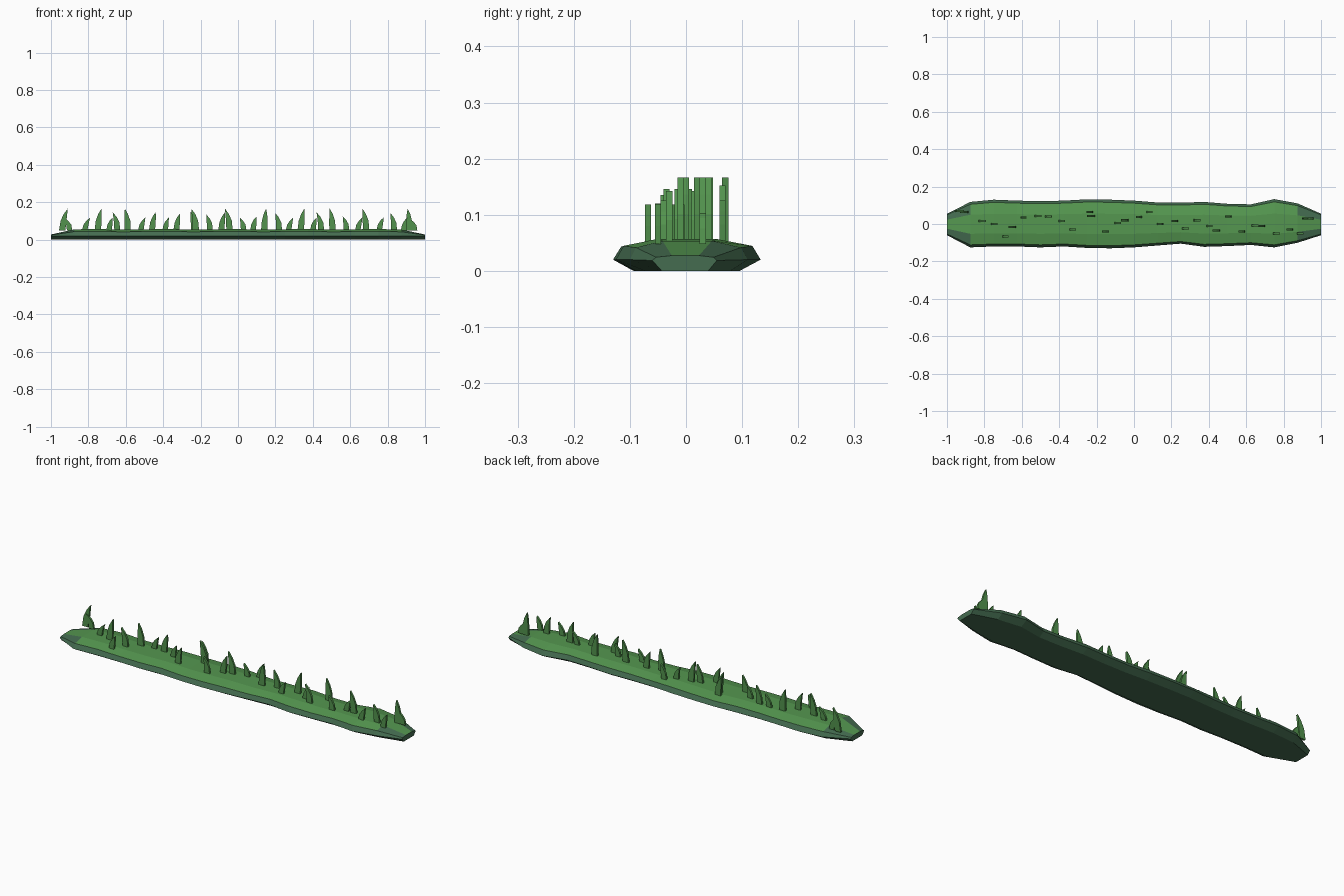
import bpy, bmesh


def material(name, rgb):
    m = bpy.data.materials.new(name)
    m.diffuse_color = (*rgb, 1)
    return m


GRASS = material("grass green", (0.090, 0.310, 0.080))
MOSS = material("dark moss", (0.058, 0.150, 0.080))
BLADE = material("blade green", (0.085, 0.290, 0.075))


def finish(bm, name, mats):
    bmesh.ops.recalc_face_normals(bm, faces=bm.faces)
    me = bpy.data.meshes.new(name)
    bm.to_mesh(me)
    bm.free()
    for m in mats:
        me.materials.append(m)
    ob = bpy.data.objects.new(name, me)
    bpy.context.collection.objects.link(ob)
    return ob


# Turf strip: eight-sided cross-section lofted along x with a wavy outline
BACK = [.055, .118, .13, .125, .122, .125, .132, .13, .125,
        .115, .114, .118, .108, .105, .133, .11, .055]
FRONT = [.06, .125, .12, .12, .125, .12, .128, .13, .125,
         .115, .105, .122, .118, .112, .125, .10, .06]
SECTION = [(.72, 0), (1, .02), (.89, .043), (.42, .055)]  # width share, height

bm = bmesh.new()
rings = []
last = len(BACK) - 1
for i, (b, f) in enumerate(zip(BACK, FRONT)):
    k = 0.45 if i in (0, last) else 1
    wob = 0.0015 * ((i * 7) % 3 - 1) if k == 1 else 0
    pts = []
    for s, z in SECTION:
        h = min(z, .018 + (z - .018) * .25) if k < 1 else z
        pts.append((s, h + (wob if z > .03 else 0)))
    ring = [(b * s, z) for s, z in pts] + [(-f * s, z) for s, z in reversed(pts)]
    x = -1 + 2 * i / last
    rings.append([bm.verts.new((x, y, z)) for y, z in ring])
for i, (r, q) in enumerate(zip(rings, rings[1:])):
    for j in range(8):
        face = bm.faces.new((r[j], r[(j + 1) % 8], q[(j + 1) % 8], q[j]))
        at_end = i in (0, last - 1)
        # grass on the crown; only the middle strip stays green at the ends
        face.material_index = 0 if j == 3 or (j in (2, 4) and not at_end) else 1
for r in (rings[0], rings[-1]):
    bm.faces.new(r).material_index = 1
finish(bm, "turf_strip", [GRASS, MOSS])

# Grass blades: x, y, tip height, sideways lean
BLADES = [
    (-.94, .07, .166, .03), (-.90, .065, .118, -.03), (-.82, .015, .118, .03),
    (-.75, 0, .166, .02), (-.645, -.015, .146, -.025), (-.69, -.068, .118, .02),
    (-.59, .035, .166, -.015), (-.52, .043, .118, .025), (-.46, .04, .148, .02),
    (-.39, .015, .118, .02), (-.33, -.03, .140, .02), (-.235, .065, .152, -.02),
    (-.225, .043, .166, -.025), (-.15, -.04, .135, -.02), (-.09, .005, .146, .02),
    (-.045, .02, .166, -.025), (.03, .037, .118, -.02), (.08, .065, .125, .02),
    (.14, 0, .166, .01), (.22, .015, .142, -.02), (.27, -.025, .118, .025),
    (.335, .02, .166, .02), (.445, -.035, .146, -.025), (.40, -.01, .118, .02),
    (.505, .04, .166, -.015), (.58, -.04, .125, -.02), (.64, -.008, .118, .025),
    (.685, -.01, .166, -.02), (.755, -.05, .120, .025), (.835, -.03, .142, -.02),
    (.885, -.05, .118, .02), (.915, .03, .166, -.008), (.945, .03, .110, -.025)]

for n, (x, y, top, lean) in enumerate(BLADES):
    base, t = .048, .0055
    h = top - base
    w = .011 + h * .05
    # curved pointed outline with constant thickness
    side = [(-w, 0), (-w * .85 + lean * .2, .45), (-w * .5 + lean * .55, .75),
            (lean, 1), (w * .6 + lean * .55, .75), (w + lean * .2, .45), (w, 0)]
    bm = bmesh.new()
    a = [bm.verts.new((x + px, y - t, base + h * pz)) for px, pz in side]
    b = [bm.verts.new((x + px, y + t, base + h * pz)) for px, pz in side]
    bm.faces.new(a)
    bm.faces.new(b)
    for j in range(7):
        k = (j + 1) % 7
        bm.faces.new((a[j], a[k], b[k], b[j]))
    finish(bm, f"grass_blade_{n + 1}", [BLADE])
